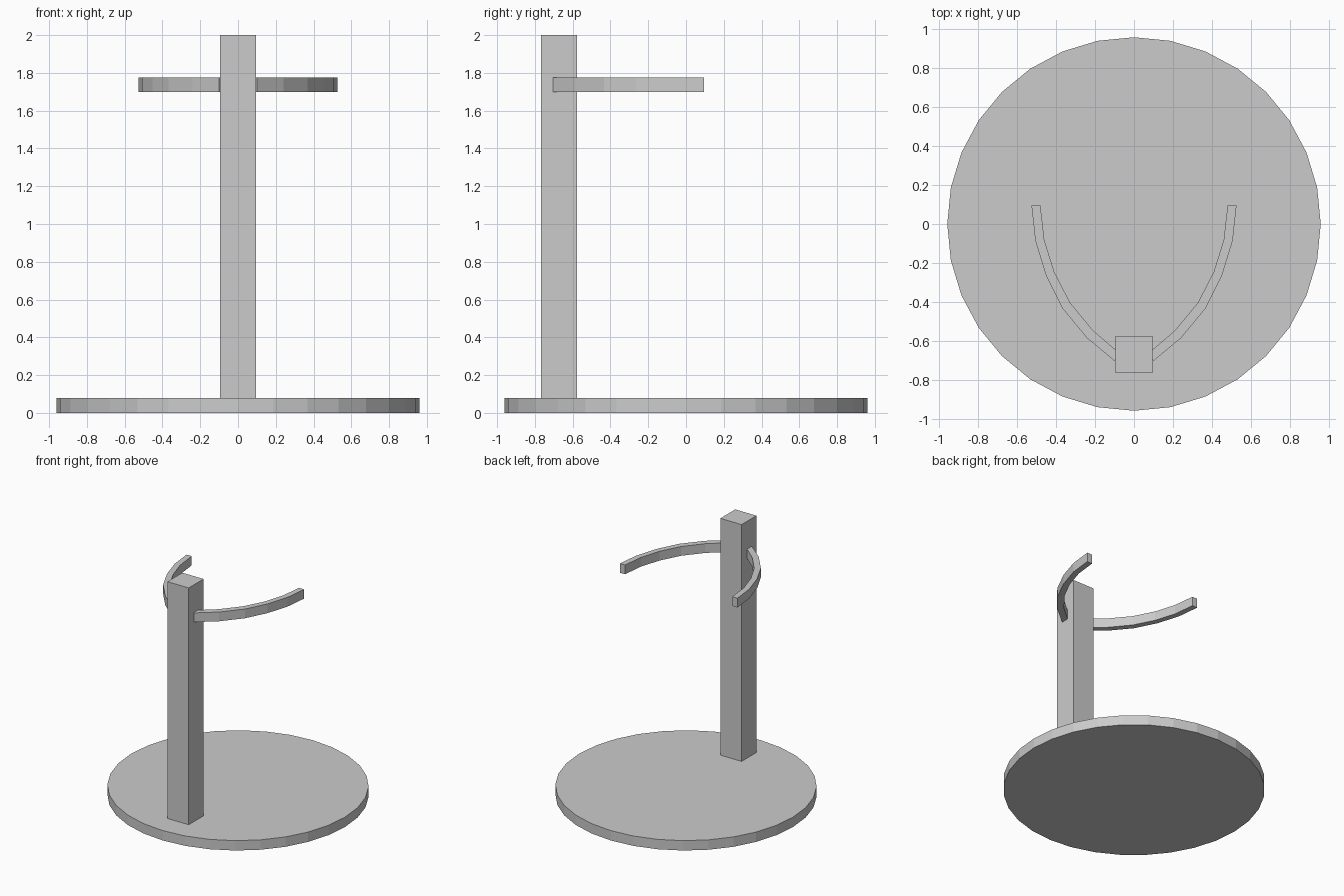
import bpy
import bmesh

# Remove the default cube
cube = bpy.data.objects.get("Cube")
if cube:
    bpy.data.objects.remove(cube, do_unlink=True)

# Single plain grey material
grey = bpy.data.materials.new("plain grey")
grey.use_nodes = True
colour = (0.6, 0.6, 0.6, 1)
grey.diffuse_color = colour
grey.node_tree.nodes["Principled BSDF"].inputs["Base Color"].default_value = colour


def finish(obj, name):
    obj.name = name
    obj.data.name = name
    obj.data.materials.append(grey)
    return obj


def extruded_outline(name, outline, bottom, top):
    """Flat outline raised into a closed solid."""
    bm = bmesh.new()
    face = bm.faces.new([bm.verts.new((x, y, bottom)) for x, y in outline])
    result = bmesh.ops.extrude_face_region(bm, geom=[face], use_keep_orig=True)
    raised = [v for v in result["geom"] if isinstance(v, bmesh.types.BMVert)]
    bmesh.ops.translate(bm, verts=raised, vec=(0, 0, top - bottom))
    bmesh.ops.recalc_face_normals(bm, faces=bm.faces)
    mesh = bpy.data.meshes.new(name)
    bm.to_mesh(mesh)
    bm.free()
    obj = bpy.data.objects.new(name, mesh)
    bpy.context.collection.objects.link(obj)
    return finish(obj, name)


# Round base plate
base_height = 0.08
bpy.ops.mesh.primitive_cylinder_add(vertices=32, radius=0.96, depth=base_height,
                                    location=(0, 0, base_height / 2))
finish(bpy.context.object, "base")

# Square post standing near the front edge of the base
post_height = 2 - base_height
bpy.ops.mesh.primitive_cube_add(size=1, location=(0, -0.672, base_height + post_height / 2))
post = finish(bpy.context.object, "post")
post.scale = (0.19, 0.19, post_height)

# Curved support arms, swept from the post towards the back
outer = [(0.527, 0.094), (0.507, -0.087), (0.452, -0.266),
         (0.367, -0.435), (0.242, -0.586), (0.1, -0.704)]
inner = [(0.481, 0.094), (0.461, -0.082), (0.41, -0.246),
         (0.328, -0.405), (0.21, -0.548), (0.07, -0.668)]
for side, name in ((1, "left_arm"), (-1, "right_arm")):
    outline = [(side * x, y) for x, y in outer + inner[::-1]]
    extruded_outline(name, outline, 1.7, 1.775)
